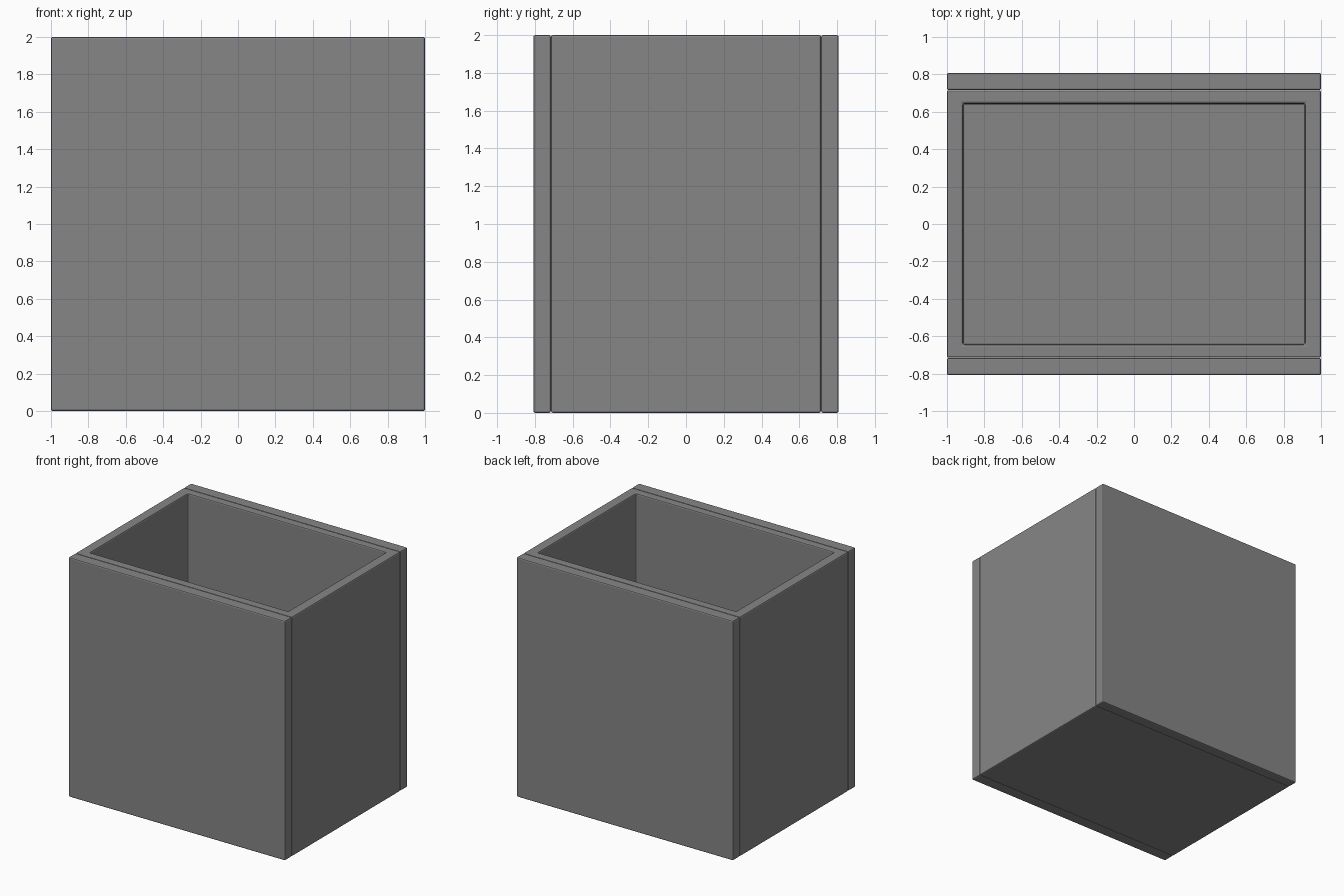
import bpy
import bmesh
from mathutils import Matrix

cube = bpy.data.objects.get("Cube")
if cube:
    bpy.data.objects.remove(cube, do_unlink=True)

# Single grey finish
grey = bpy.data.materials.new("grey_panel")
grey.use_nodes = True
color = (0.24, 0.24, 0.24, 1)
grey.diffuse_color = color
grey.node_tree.nodes["Principled BSDF"].inputs["Base Color"].default_value = color


def rounded_box(name, size, center, wall=None):
    """Box with softened edges; wall=(x, y, floor) hollows it from the top."""
    bm = bmesh.new()
    bmesh.ops.create_cube(bm, size=1, matrix=Matrix.Diagonal((*size, 1)))
    if wall:
        top = max(bm.faces, key=lambda f: f.calc_center_median().z)
        # Rim: extrude the top in place and pull it inward
        rim = bmesh.ops.extrude_discrete_faces(bm, faces=[top])["faces"][0]
        for v in rim.verts:
            v.co.x *= 1 - 2 * wall[0] / size[0]
            v.co.y *= 1 - 2 * wall[1] / size[1]
        # Cavity: extrude again and push it down to the floor
        floor = bmesh.ops.extrude_discrete_faces(bm, faces=[rim])["faces"][0]
        for v in floor.verts:
            v.co.z = wall[2] - size[2] / 2
    bmesh.ops.recalc_face_normals(bm, faces=bm.faces)
    mesh = bpy.data.meshes.new(name)
    bm.to_mesh(mesh)
    bm.free()
    mesh.materials.append(grey)
    obj = bpy.data.objects.new(name, mesh)
    obj.location = center
    bpy.context.collection.objects.link(obj)
    bevel = obj.modifiers.new("soft_edges", "BEVEL")
    bevel.width = 0.01
    bevel.segments = 2
    return obj


# Open-topped carcass
rounded_box("carcass", (2, 1.43, 2), (0, 0, 1), wall=(0.085, 0.07, 0.09))

# Front and back panels
for name, side in (("front_panel", -1), ("back_panel", 1)):
    rounded_box(name, (2, 0.093, 2), (0, side * 0.762, 1))
